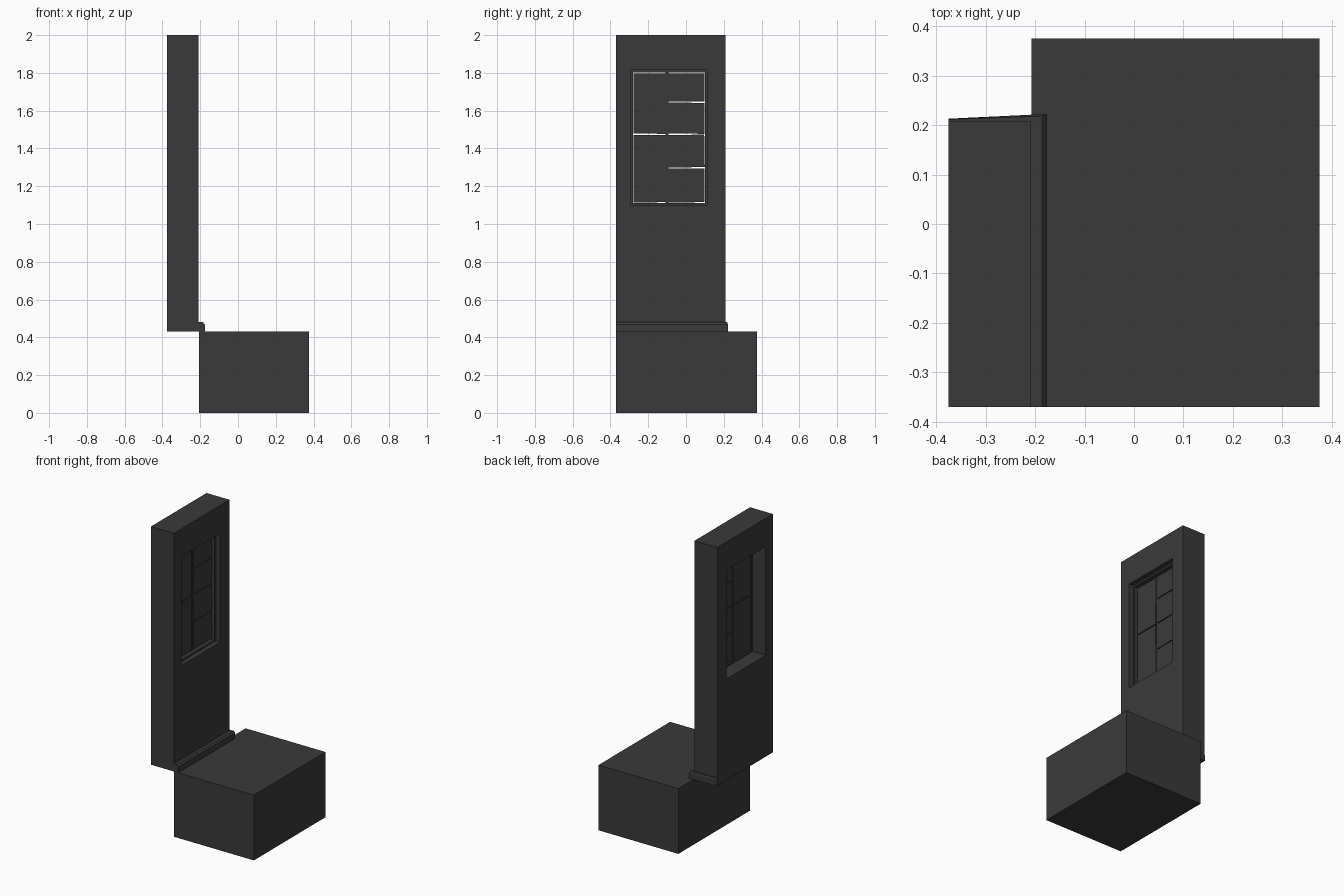
import bpy, bmesh
from math import radians
from mathutils import Matrix

if "Cube" in bpy.data.objects:
    bpy.data.objects.remove(bpy.data.objects["Cube"])

dark = bpy.data.materials.new("charcoal")
dark.diffuse_color = (0.042, 0.042, 0.042, 1)
dark.use_nodes = True
dark.node_tree.nodes["Principled BSDF"].inputs["Base Color"].default_value = dark.diffuse_color


def finish(name, bm):
    bmesh.ops.recalc_face_normals(bm, faces=bm.faces)
    mesh = bpy.data.meshes.new(name)
    bm.to_mesh(mesh)
    bm.free()
    mesh.materials.append(dark)
    obj = bpy.data.objects.new(name, mesh)
    bpy.context.collection.objects.link(obj)
    return obj


def box(name, x, y, z, tilt=0):
    bm = bmesh.new()
    size = [b - a for a, b in (x, y, z)]
    bmesh.ops.create_cube(bm, size=1, matrix=Matrix.Diagonal((*size, 1)))
    obj = finish(name, bm)
    obj.location = [(a + b) / 2 for a, b in (x, y, z)]
    obj.rotation_euler.x = radians(tilt)
    return obj


def loft(bm, rings, closed):
    """Join matching rings of points with quads; cap the ends unless closed."""
    vs = [[bm.verts.new(p) for p in r] for r in rings]
    n = len(vs[0])
    for a, b in zip(vs, vs[1:] + vs[:1] if closed else vs[1:]):
        for i in range(n):
            j = (i + 1) % n
            bm.faces.new((a[i], a[j], b[j], b[i]))
    if not closed:
        bm.faces.new(vs[0])
        bm.faces.new(vs[-1])


def frame(name, x, outer, inner):
    """Rectangular slab with a rectangular hole; rects are (y0, y1, z0, z1)."""
    def ring(px, r):
        y0, y1, z0, z1 = r
        return [(px, y0, z0), (px, y1, z0), (px, y1, z1), (px, y0, z1)]
    bm = bmesh.new()
    loft(bm, [ring(x[0], outer), ring(x[1], outer),
              ring(x[1], inner), ring(x[0], inner)], True)
    return finish(name, bm)


# Base block and the wall with its window opening
box("base_block", (-0.207, 0.375), (-0.37, 0.375), (0, 0.43))
opening = (-0.293, 0.112, 1.098, 1.815)
frame("wall", (-0.375, -0.208), (-0.37, 0.208, 0.43, 2.0), opening)

# Skirting: chamfered profile along the wall, mitred to a tapering return
profile = [(0, 0.43), (0.032, 0.43), (0.032, 0.468), (0.022, 0.48), (0, 0.48)]
stations = [((-0.208, -0.37), (1, 0)), ((-0.208, 0.208), (1, 0.45)),
            ((-0.375, 0.208), (0, 0.15))]
bm = bmesh.new()
loft(bm, [[(b[0] + d[0] * o, b[1] + d[1] * o, z) for o, z in profile]
          for b, d in stations], False)
finish("skirting", bm)

# Window frame set into the opening
frame("window_frame", (-0.28, -0.24), opening, (-0.281, 0.1, 1.11, 1.803))

# Panes: two tall on one side, four short on the other, with narrow gaps
columns = [((-0.278, -0.107), [1.112, 1.475, 1.80], [0.2, -0.3]),
           ((-0.093, 0.098), [1.112, 1.297, 1.475, 1.645, 1.80],
            [0.2, 1.0, -0.2, 0.2])]
for c, (y, levels, tilts) in enumerate(columns):
    for i, tilt in enumerate(tilts):
        box(f"pane_{c}_{i}", (-0.275, -0.26), y,
            (levels[i] + 0.003, levels[i + 1] - 0.003), tilt)

# Centre mullion
box("mullion", (-0.278, -0.265), (-0.108, -0.092), (1.11, 1.803))
